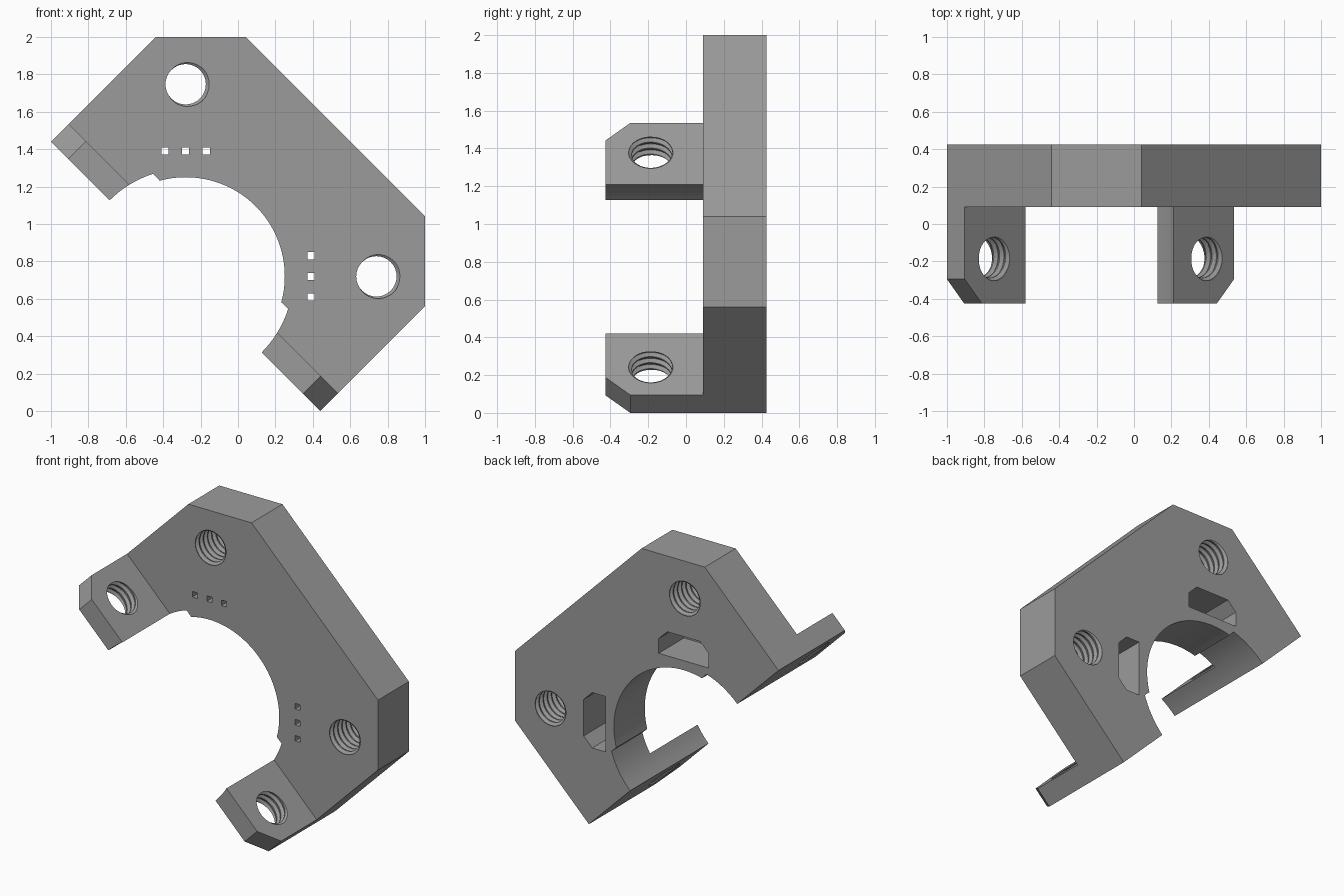
import bpy, bmesh, math
from mathutils import Vector, Matrix

if "Cube" in bpy.data.objects:
    bpy.data.objects.remove(bpy.data.objects["Cube"])

CX, CZ = -0.28, 0.72                 # centre of the round opening
FRONT, FACE, BACK = -0.425, 0.09, 0.425
R2 = math.sqrt(2)

grey = bpy.data.materials.new("grey")
grey.diffuse_color = (0.33, 0.33, 0.33, 1)
grey.use_nodes = True
grey.node_tree.nodes["Principled BSDF"].inputs["Base Color"].default_value = grey.diffuse_color


def to_object(bm, name):
    bmesh.ops.recalc_face_normals(bm, faces=bm.faces)
    me = bpy.data.meshes.new(name)
    bm.to_mesh(me)
    bm.free()
    ob = bpy.data.objects.new(name, me)
    bpy.context.collection.objects.link(ob)
    me.materials.append(grey)
    return ob


def prism_mesh(points, y0, y1):
    """Extrude an outline, given around the opening centre, along y."""
    bm = bmesh.new()
    face = bm.faces.new([bm.verts.new((CX + u, y0, CZ + v)) for u, v in points])
    ext = bmesh.ops.extrude_face_region(bm, geom=[face])
    new = [g for g in ext["geom"] if isinstance(g, bmesh.types.BMVert)]
    bmesh.ops.translate(bm, verts=new, vec=(0, y1 - y0, 0))
    return bm


def thread(name, start, axis, length, minor=0.108, major=0.126, pitch=0.045, n=32):
    """Helical screw-thread cutter running from start along axis."""
    prof = [(0, minor), (0.2, minor), (0.5, major), (0.7, major)]
    k = len(prof)
    rows = k * (round(length / pitch) + 1)
    bm = bmesh.new()
    grid = []
    for j in range(n):
        a = 2 * math.pi * j / n
        col = []
        for i in range(rows + 1):
            f, r = prof[i % k]
            z = (i // k + f + j / n - 1) * pitch
            col.append(bm.verts.new((r * math.cos(a), r * math.sin(a), z)))
        grid.append(col)
    for j in range(n - 1):
        for i in range(rows):
            bm.faces.new((grid[j][i], grid[j + 1][i], grid[j + 1][i + 1], grid[j][i + 1]))
    for i in range(rows - k):        # seam, one turn higher
        bm.faces.new((grid[-1][i], grid[0][i + k], grid[0][i + k + 1], grid[-1][i + 1]))
    low = bm.verts.new((0, 0, -pitch / 2))
    high = bm.verts.new((0, 0, (rows / k - 0.5) * pitch))
    for e in [e for e in bm.edges if e.is_boundary]:
        mid = (e.verts[0].co.z + e.verts[1].co.z) / 2
        bm.faces.new((*e.verts, low if mid < length / 2 else high))
    rot = Vector(axis).to_track_quat('Z', 'Y').to_matrix().to_4x4()
    bmesh.ops.transform(bm, matrix=Matrix.Translation(start) @ rot, verts=bm.verts)
    return to_object(bm, name)


def arc(r, a0, a1, steps):
    return [(r * math.cos(math.radians(a0 + (a1 - a0) * i / steps)),
             r * math.sin(math.radians(a0 + (a1 - a0) * i / steps)))
            for i in range(steps + 1)]


# Bracket blank: angular outline with a stepped round opening
outline = [(0.72, -0.72), (1.28, -0.16), (1.28, 0.32), (0.32, 1.28), (-0.16, 1.28), (-0.72, 0.72)]
outline += arc(0.575, 135, 107.5, 8) + arc(0.53, 105.2, -15.2, 40) + arc(0.575, -17.5, -45, 8)
bm = prism_mesh(outline, FRONT, BACK)

# Chamfer the front outer corner of each tab
for s in (1, -1):
    bmesh.ops.bisect_plane(bm, geom=bm.verts[:] + bm.edges[:] + bm.faces[:],
                           plane_co=(CX + 0.72 * s, -0.295, CZ - 0.72 * s),
                           plane_no=(s / R2, -1, -s / R2), clear_outer=True)
    bmesh.ops.holes_fill(bm, edges=[e for e in bm.edges if e.is_boundary])
bracket = to_object(bm, "bracket")

# Clear the front, leaving a plate and two tabs
cutters = [to_object(prism_mesh([(-1.905, 2.095), (2.095, -1.905), (4, 0), (0, 4)], -1, FACE),
                     "front_clearance")]

# Rear pockets with three pin slots each, mirrored across the diagonal
pocket = [(-0.19, 0.595), (0.19, 0.595), (0.19, 0.695),
          (0.125, 0.76), (-0.125, 0.76), (-0.19, 0.695)]
q = 0.019
for swap in (False, True):
    def flip(pts):
        return [(v, u) for u, v in pts] if swap else pts
    cutters.append(to_object(prism_mesh(flip(pocket), 0.15, 0.6), "rear_pocket"))
    for t in (-0.11, 0, 0.11):
        sq = [(t - q, 0.67 - q), (t + q, 0.67 - q), (t + q, 0.67 + q), (t - q, 0.67 + q)]
        cutters.append(to_object(prism_mesh(flip(sq), 0, 0.2), "pin_slot"))

# Threaded holes through the plate
for u, v in ((0, 1.027), (1.02, 0)):
    cutters.append(thread("plate_thread", (CX + u, 0.04, CZ + v), (0, 1, 0), 0.45))

# Threaded holes through the tabs
for s in (1, -1):
    cutters.append(thread("tab_thread", (CX + 0.568 * s - 0.04, -0.18, CZ - 0.568 * s - 0.04),
                          (1, 0, 1), 0.27))

# Cut everything and tidy up
bpy.context.view_layer.objects.active = bracket
bracket.select_set(True)
for c in cutters:
    c.hide_render = True
    mod = bracket.modifiers.new("cut", 'BOOLEAN')
    mod.operation, mod.solver, mod.object = 'DIFFERENCE', 'EXACT', c
    bpy.ops.object.modifier_apply(modifier=mod.name)
    bpy.data.objects.remove(c, do_unlink=True)
bpy.ops.object.select_all(action='DESELECT')
bracket.select_set(True)
bpy.ops.object.shade_smooth_by_angle(angle=math.radians(25))
